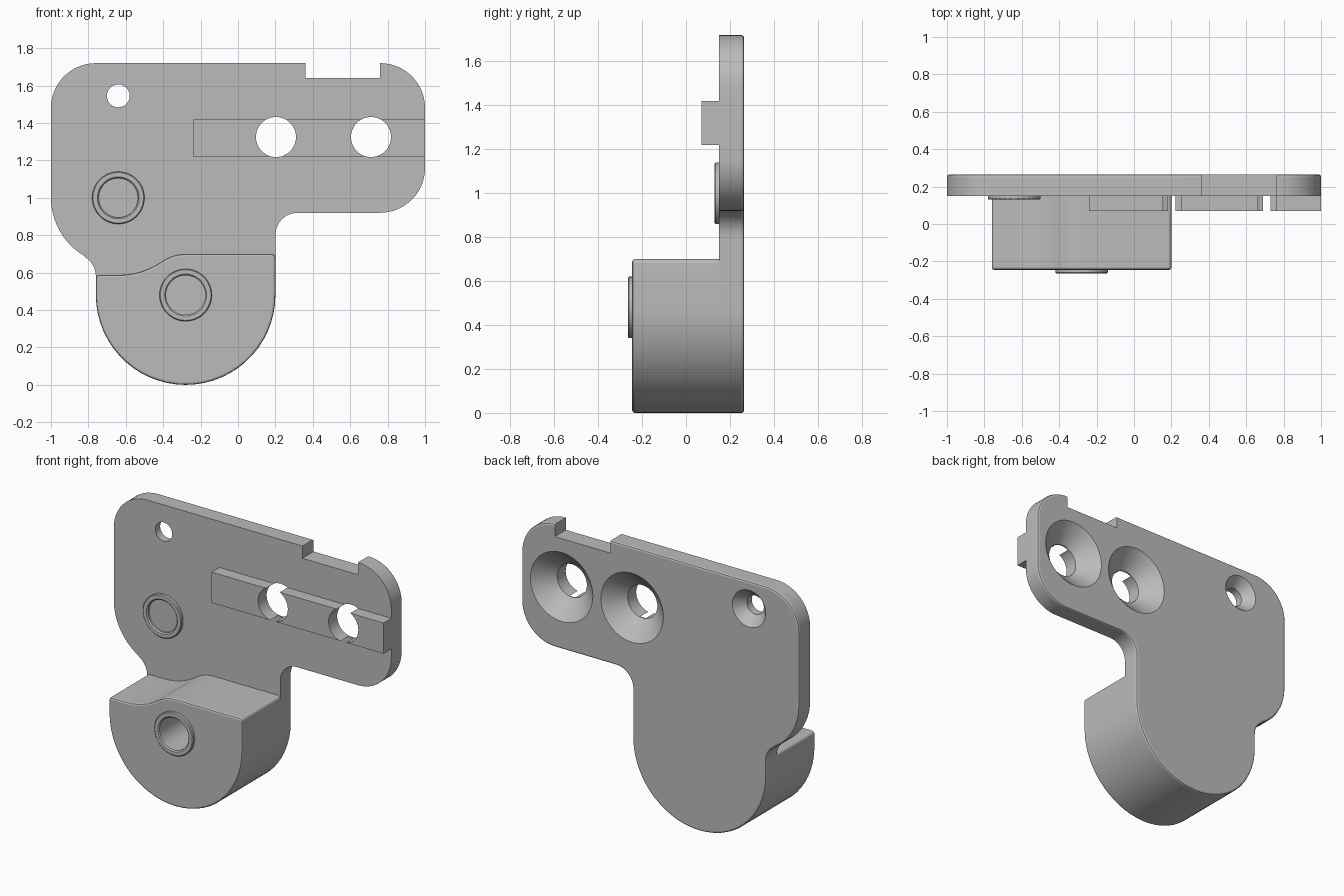
import bpy, bmesh
from math import cos, sin, radians, pi, atan2, degrees

if "Cube" in bpy.data.objects:
    bpy.data.objects.remove(bpy.data.objects["Cube"])

grey = bpy.data.materials.new("plain grey")
grey.use_nodes = True
grey.diffuse_color = (0.5, 0.5, 0.5, 1)
grey.node_tree.nodes["Principled BSDF"].inputs["Base Color"].default_value = (0.5, 0.5, 0.5, 1)

FRONT, BACK = 0.15, 0.265          # plate faces
BLOCK_FRONT = -0.245
BOSS, HUB = (-0.64, 1.0), (-0.28, 0.48)   # x, z of the two round seats


def arc(c, r, a0, a1):
    n = max(2, round(abs(a1 - a0) / 6))
    angles = [radians(a0 + (a1 - a0) * i / n) for i in range(n + 1)]
    return [(c[0] + r * cos(a), c[1] + r * sin(a)) for a in angles]


def finish(bm, name):
    bmesh.ops.remove_doubles(bm, verts=bm.verts, dist=0.0005)
    bmesh.ops.recalc_face_normals(bm, faces=bm.faces)
    mesh = bpy.data.meshes.new(name)
    bm.to_mesh(mesh)
    bm.free()
    mesh.materials.append(grey)
    obj = bpy.data.objects.new(name, mesh)
    bpy.context.collection.objects.link(obj)
    return obj


def prism(name, outline, y0, y1, round_y=None):
    """Extrude an x-z outline along y; soften the rim lying at round_y."""
    bm = bmesh.new()
    face = bm.faces.new([bm.verts.new((x, y0, z)) for x, z in outline])
    ext = bmesh.ops.extrude_face_region(bm, geom=[face])["geom"]
    for v in ext:
        if isinstance(v, bmesh.types.BMVert):
            v.co.y = y1
    bmesh.ops.remove_doubles(bm, verts=bm.verts, dist=0.0005)
    bmesh.ops.recalc_face_normals(bm, faces=bm.faces)
    if round_y is not None:
        rim = [e for e in bm.edges if all(abs(v.co.y - round_y) < 1e-5 for v in e.verts)]
        bmesh.ops.bevel(bm, geom=rim, offset=0.012, offset_type='OFFSET',
                        segments=2, profile=0.5, affect='EDGES')
    return finish(bm, name)


def box(name, x0, x1, z0, z1, y0, y1):
    return prism(name, [(x0, z0), (x1, z0), (x1, z1), (x0, z1)], y0, y1)


def lathe(name, centre, profile, closed=False):
    """Spin (radius, y) points around a y axis through centre."""
    bm = bmesh.new()
    vs = [bm.verts.new((centre[0] + r, y, centre[1])) for r, y in profile]
    es = [bm.edges.new(p) for p in zip(vs, vs[1:])]
    if closed:
        es.append(bm.edges.new((vs[-1], vs[0])))
    bmesh.ops.spin(bm, geom=vs + es, cent=(centre[0], 0, centre[1]), axis=(0, 1, 0),
                   angle=2 * pi, steps=60, use_merge=True)
    return finish(bm, name)


def cut(obj, cutters):
    bpy.context.view_layer.objects.active = obj
    for c in cutters:
        mod = obj.modifiers.new("cut", 'BOOLEAN')
        mod.operation, mod.solver, mod.object = 'DIFFERENCE', 'EXACT', c
        bpy.ops.object.modifier_apply(modifier=mod.name)


def screw_cutter(centre, r, rim, y_cone):
    slope = (rim - r) / (BACK - y_cone)
    return lathe("screw_cutter", centre, [
        (0, 0.3), (r + slope * (0.3 - y_cone), 0.3), (r, y_cone), (r, 0), (0, 0)])


# Back plate
lobe = arc(HUB, 0.48, 0, -180)
neck_angle = degrees(atan2(0.42, 0.24))
plate_outline = (
    arc((-0.76, 1.48), 0.24, 180, 90)
    + arc((0.76, 1.48), 0.24, 90, 0)
    + arc((0.76, 1.16), 0.24, 0, -90)
    + arc((0.32, 0.80), 0.12, 90, 180)
    + lobe
    + arc((-0.88, 0.58), 0.12, 0, neck_angle)
    + arc(BOSS, 0.36, 180 + neck_angle, 180))
plate = prism("back_plate", plate_outline, FRONT, BACK, BACK)

# Front block with a wavy top
wave = degrees(atan2(0.52, -0.36))
block_outline = (
    lobe
    + arc((-0.74, 0.5675), 0.02, 180, 90)
    + arc(BOSS, 0.4125, -90, wave - 180)
    + arc(HUB, 0.22, wave, 90)
    + arc((0.18, 0.68), 0.02, 90, 0))
block = prism("front_block", block_outline, BLOCK_FRONT, FRONT, BLOCK_FRONT)

# Rail
rail = box("rail", -0.24, 1.0, 1.22, 1.42, 0.07, FRONT)

# Raised rings around the two seats
rings = []
for name, centre, base in (("plate_ring", BOSS, FRONT), ("block_ring", HUB, BLOCK_FRONT)):
    top = base - 0.02
    rings.append(lathe(name, centre, [
        (0.14, base), (0.14, top + 0.005), (0.135, top), (0.112, top),
        (0.105, top + 0.007), (0.105, base)], closed=True))

# Screw holes, top notch and deep bore
large = [screw_cutter((x, 1.325), 0.107, 0.225, 0.158) for x in (0.203, 0.711)]
small = screw_cutter((-0.64, 1.545), 0.061, 0.12, 0.2)
notch = box("notch_cutter", 0.36, 0.76, 1.64, 1.8, 0, 0.4)
bore = lathe("bore_cutter", HUB, [(0, -0.3), (0.105, -0.3), (0.105, 0.1), (0, 0.1)])
cut(plate, large + [small, notch])
cut(rail, large)
cut(block, [bore])
for c in large + [small, notch, bore]:
    bpy.data.objects.remove(c)

# Smooth curved walls, keep edges crisp
for obj in [plate, block, rail] + rings:
    bpy.ops.object.select_all(action='DESELECT')
    obj.select_set(True)
    bpy.context.view_layer.objects.active = obj
    bpy.ops.object.shade_smooth_by_angle(angle=radians(20))
